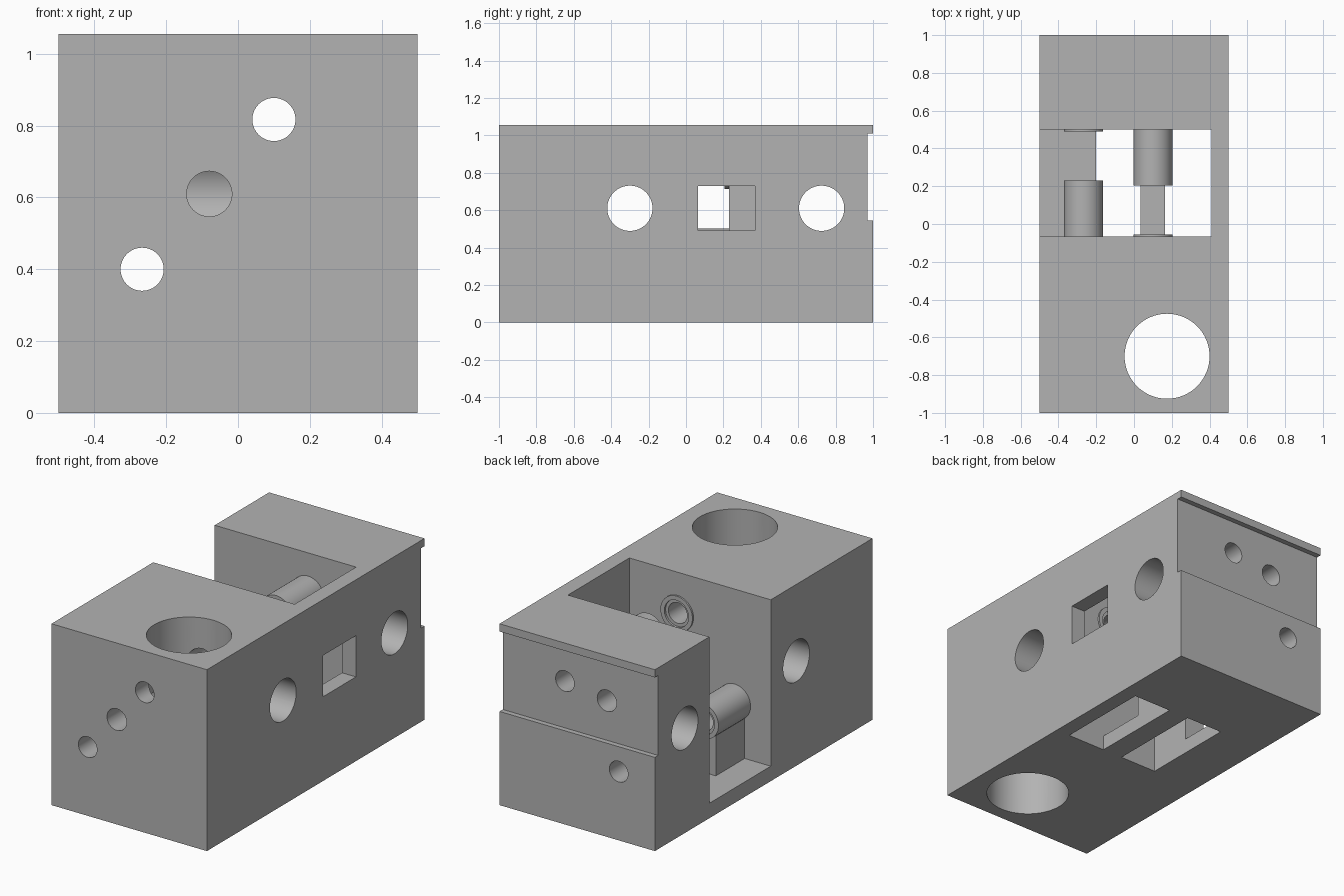
import bpy
import math
from mathutils import Vector

if "Cube" in bpy.data.objects:
    bpy.data.objects.remove(bpy.data.objects["Cube"], do_unlink=True)

grey = bpy.data.materials.new("plain_grey")
grey.use_nodes = True
grey.diffuse_color = (0.45, 0.45, 0.45, 1)
grey.node_tree.nodes["Principled BSDF"].inputs["Base Color"].default_value = (0.45, 0.45, 0.45, 1)

TOP = 1.055
AXIS = {"X": (0, math.pi / 2, 0), "Y": (math.pi / 2, 0, 0), "Z": (0, 0, 0)}


def box(name, xs, ys, zs):
    """Box spanning the given x, y and z ranges."""
    spans = (xs, ys, zs)
    bpy.ops.mesh.primitive_cube_add(size=1, location=[sum(s) / 2 for s in spans])
    ob = bpy.context.object
    ob.name = name
    ob.scale = [s[1] - s[0] for s in spans]
    bpy.ops.object.transform_apply(location=True, rotation=True, scale=True)
    ob.data.materials.append(grey)
    return ob


def rod(name, axis, centre, radius, start, end):
    """Cylinder along an axis; centre gives the other two coordinates in order."""
    place = list(centre)
    place.insert("XYZ".index(axis), (start + end) / 2)
    bpy.ops.mesh.primitive_cylinder_add(vertices=64, radius=radius, depth=end - start,
                                        location=Vector(place), rotation=AXIS[axis])
    ob = bpy.context.object
    ob.name = name
    bpy.ops.object.transform_apply(location=True, rotation=True, scale=True)
    ob.data.materials.append(grey)
    return ob


def combine(tool, operation):
    """Apply a boolean to the block and drop the tool."""
    tool.hide_render = True
    bpy.context.view_layer.objects.active = block
    mod = block.modifiers.new(operation, "BOOLEAN")
    mod.operation = operation
    mod.solver = "EXACT"
    mod.object = tool
    bpy.ops.object.modifier_apply(modifier=mod.name)
    bpy.data.objects.remove(tool, do_unlink=True)


def cut(tool):
    combine(tool, "DIFFERENCE")


def add(tool):
    combine(tool, "UNION")


# Main block with a pocket open at the top and on its right side
block = box("block", (-0.5, 0.5), (-1, 1), (0, TOP))
FRONT, BACK, FLOOR = -0.065, 0.5, 0.087
cut(box("pocket", (-0.7, 0.41), (FRONT, BACK), (FLOOR, 1.3)))

# Shallow band across the back, floor slots and side window
cut(box("back_band", (-0.7, 0.7), (0.97, 1.2), (0.545, 1.01)))
for xs in ((-0.202, 0.035), (0.165, 0.41)):
    cut(box("floor_slot", xs, (FRONT, BACK), (-0.2, 0.2)))
cut(box("side_window", (0.3, 0.7), (0.065, 0.37), (0.49, 0.73)))

# Bearing bosses, their webs and the thin rings facing them
LOW, HIGH = (-0.267, 0.40), (0.10, 0.817)
add(box("low_web", (-0.332, -0.202), (FRONT - 0.02, 0.20), (0.05, 0.36)))
add(box("high_web", (0.035, 0.165), (0.23, BACK + 0.02), (0.05, 0.77)))
add(rod("low_boss", "Y", LOW, 0.103, FRONT - 0.02, 0.23))
add(rod("high_boss", "Y", HIGH, 0.103, 0.205, BACK + 0.02))
add(rod("low_ring", "Y", LOW, 0.103, BACK - 0.01, BACK + 0.02))
add(rod("high_ring", "Y", HIGH, 0.103, FRONT - 0.02, FRONT + 0.01))

# Counterbores on the boss and ring ends
for centre, y in ((LOW, 0.23), (LOW, BACK - 0.01), (HIGH, 0.205), (HIGH, FRONT + 0.01)):
    cut(rod("counterbore", "Y", centre, 0.078, y - 0.012, y + 0.012))

# Large vertical bore and cross bores
cut(rod("vertical_bore", "Z", (0.175, -0.70), 0.225, -0.2, 1.3))
for y in (-0.30, 0.725):
    cut(rod("cross_bore", "X", (y, 0.61), 0.121, -0.7, 0.7))

# Lengthwise holes: two go right through, two stop at the cross bores
for centre in (LOW, HIGH):
    cut(rod("shaft_hole", "Y", centre, 0.06, -1.2, 1.2))
cut(rod("front_hole", "Y", (-0.08, 0.61), 0.063, -1.2, -0.30))
cut(rod("back_hole", "Y", (-0.17, 0.775), 0.062, 0.70, 1.2))

# Smooth bores with crisp edges
bpy.ops.object.select_all(action="DESELECT")
block.select_set(True)
bpy.context.view_layer.objects.active = block
bpy.ops.object.shade_smooth_by_angle(angle=math.radians(30))
